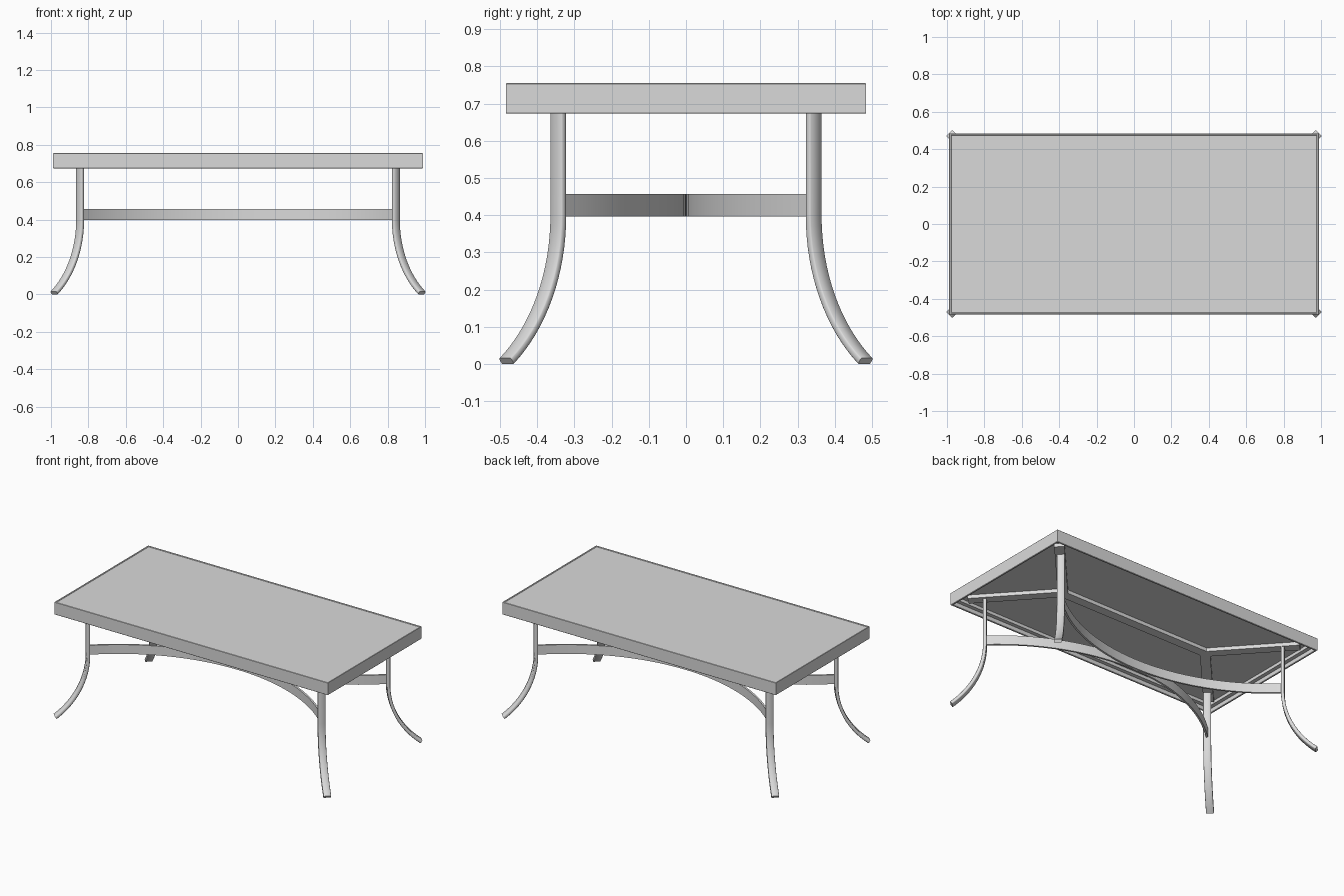
import bpy, bmesh, math
from mathutils import Vector

cube = bpy.data.objects.get("Cube")
if cube:
    bpy.data.objects.remove(cube, do_unlink=True)

grey = bpy.data.materials.new("light_grey")
grey.use_nodes = True
grey.diffuse_color = (0.7, 0.7, 0.7, 1)
grey.node_tree.nodes["Principled BSDF"].inputs["Base Color"].default_value = (0.7, 0.7, 0.7, 1)

UP = Vector((0, 0, 1))
TOP_Z, RIM_Z, LEDGE_Z, PANEL_Z = 0.755, 0.673, 0.70, 0.72
HALF_X, HALF_Y, RIM, LEDGE = 0.988, 0.484, 0.011, 0.025
LEG_X, LEG_Y = 0.844, 0.343


def finish(name, bm, smooth):
    bmesh.ops.recalc_face_normals(bm, faces=bm.faces)
    mesh = bpy.data.meshes.new(name)
    bm.to_mesh(mesh)
    bm.free()
    mesh.materials.append(grey)
    obj = bpy.data.objects.new(name, mesh)
    bpy.context.collection.objects.link(obj)
    bpy.ops.object.select_all(action='DESELECT')
    obj.select_set(True)
    bpy.context.view_layer.objects.active = obj
    bpy.ops.object.shade_smooth_by_angle(angle=math.radians(smooth))


def sweep(name, frames, width, height, chamfer=0.0, closed=False, smooth=30):
    """Sweep a rectangle along frames of (centre, width axis, height axis)."""
    w, h, c = width / 2, height / 2, chamfer
    if c:
        section = [(w - c, h), (c - w, h), (-w, h - c), (-w, c - h),
                   (c - w, -h), (w - c, -h), (w, c - h), (w, h - c)]
    else:
        section = [(w, h), (-w, h), (-w, -h), (w, -h)]
    bm = bmesh.new()
    rings = [[bm.verts.new(p + a * s + b * t) for s, t in section] for p, a, b in frames]
    n = len(section)
    pairs = list(zip(rings, rings[1:]))
    if closed:
        pairs.append((rings[-1], rings[0]))
    for r, q in pairs:
        for i in range(n):
            j = (i + 1) % n
            bm.faces.new((r[i], r[j], q[j], q[i]))
    if not closed:
        bm.faces.new(rings[0])
        bm.faces.new(rings[-1])
    finish(name, bm, smooth)


def border(name, inset, width, low, high, chamfer=0.0):
    """Mitred rectangular frame, inset from the table edge."""
    d = inset + width / 2
    frames = [(Vector((sx * (HALF_X - d), sy * (HALF_Y - d), (low + high) / 2)),
               Vector((sx, sy, 0)), UP)
              for sx, sy in ((1, 1), (-1, 1), (-1, -1), (1, -1))]
    sweep(name, frames, width, high - low, chamfer, closed=True)


# Table top: rim and inner ledge around a slightly recessed panel
panel_top = TOP_Z - 0.003
panel_mid = (panel_top + PANEL_Z) / 2
border("top_rim", 0, RIM, RIM_Z, TOP_Z, 0.002)
border("inner_ledge", RIM, LEDGE, LEDGE_Z, panel_mid)
sweep("top_panel", [(Vector((s * (HALF_X - RIM), 0, panel_mid)), Vector((0, 1, 0)), UP)
                    for s in (-1, 1)], 2 * (HALF_Y - RIM), panel_top - PANEL_Z)


# Braces under the panel: a centre beam forking past the legs
def bar(name, start, end):
    a, b = Vector((*start, 0.709)), Vector((*end, 0.709))
    side = (b - a).normalized().cross(UP)
    sweep(name, [(a, side, UP), (b, side, UP)], 0.06, 0.024)


FORK, PAST = 0.54, 0.07
bar("centre_brace", (-FORK, 0), (FORK, 0))

# Curved legs flaring out diagonally
BEND_Z, FOOT_Z, FLARE = 0.40, 0.008, 0.197
drop = BEND_Z - FOOT_Z
sweep_angle = 2 * math.atan(FLARE / drop)
radius = drop / math.sin(sweep_angle)
for sx, x_name in ((-1, "right"), (1, "left")):
    for sy, y_name in ((-1, "front"), (1, "back")):
        label = f"{y_name}_{x_name}"
        base = Vector((sx * LEG_X, sy * LEG_Y, 0))
        out = Vector((sx, sy, 0)).normalized()
        side = out.cross(UP)
        frames = [(base + UP * (PANEL_Z + 0.01), side, out)]
        steps = 16
        for i in range(steps + 1):
            t = sweep_angle * i / steps
            p = base + out * radius * (1 - math.cos(t)) + UP * (BEND_Z - radius * math.sin(t))
            frames.append((p, side, out * math.cos(t) + UP * math.sin(t)))
        sweep(label + "_leg", frames, 0.046, 0.02, 0.003, smooth=50)
        bar(label + "_brace", (sx * FORK, 0), (sx * (LEG_X + PAST), sy * (LEG_Y + PAST)))

# Bowed stretchers that touch in the middle
THICK = 0.012
sagitta = LEG_Y - THICK / 2
bow = (LEG_X ** 2 + sagitta ** 2) / (2 * sagitta)
half_angle = math.asin(LEG_X / bow)
for sy, y_name in ((-1, "front"), (1, "back")):
    frames = []
    steps = 32
    for i in range(steps + 1):
        t = half_angle * (2 * i / steps - 1)
        normal = Vector((math.sin(t), -sy * math.cos(t), 0))
        p = Vector((0, sy * (THICK / 2 + bow), 0.427)) + normal * bow
        frames.append((p, normal, UP))
    sweep(y_name + "_stretcher", frames, THICK, 0.06)
